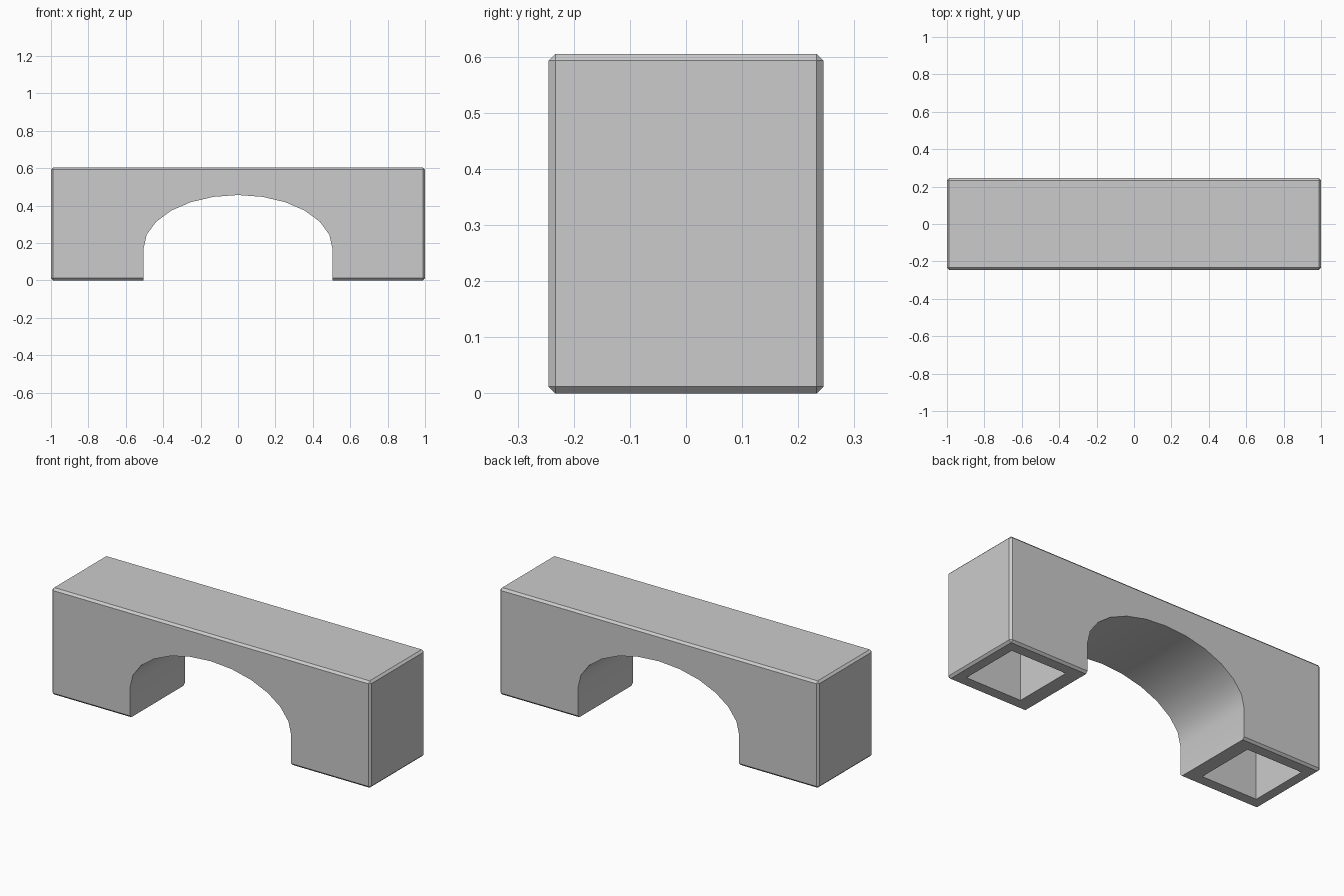
import bpy, bmesh, math

if "Cube" in bpy.data.objects:
    bpy.data.objects.remove(bpy.data.objects["Cube"], do_unlink=True)

HALF_DEPTH, HEIGHT, CHAMFER = 0.245, 0.605, 0.012
ARCH_HALF, ARCH_SPRING, ARCH_RISE, ARCH_STEPS = 0.505, 0.172, 0.285, 12
SOCKET_X, SOCKET_SIZE, SOCKET_TOP = 0.76, 0.348, 0.5

grey = bpy.data.materials.new("plain_grey")
grey.use_nodes = True
colour = (0.6, 0.6, 0.6, 1)
grey.diffuse_color = colour
grey.node_tree.nodes["Principled BSDF"].inputs["Base Color"].default_value = colour


def make_object(name, bm):
    bmesh.ops.recalc_face_normals(bm, faces=bm.faces)
    mesh = bpy.data.meshes.new(name)
    bm.to_mesh(mesh)
    bm.free()
    mesh.materials.append(grey)
    obj = bpy.data.objects.new(name, mesh)
    bpy.context.collection.objects.link(obj)
    return obj


def box(name, size, centre, chamfer=0):
    bm = bmesh.new()
    bmesh.ops.create_cube(bm, size=1)
    bmesh.ops.scale(bm, vec=size, verts=bm.verts)
    bmesh.ops.translate(bm, vec=centre, verts=bm.verts)
    if chamfer:
        bmesh.ops.bevel(bm, geom=bm.edges[:], offset=chamfer, segments=1,
                        affect='EDGES')
    return make_object(name, bm)


def arch(name):
    # Straight jambs below a half ellipse
    profile = [(ARCH_HALF, -0.1)]
    for i in range(ARCH_STEPS + 1):
        a = math.pi * i / ARCH_STEPS
        profile.append((ARCH_HALF * math.cos(a), ARCH_SPRING + ARCH_RISE * math.sin(a)))
    profile.append((-ARCH_HALF, -0.1))
    bm = bmesh.new()
    face = bm.faces.new([bm.verts.new((x, -0.5, z)) for x, z in profile])
    out = bmesh.ops.extrude_face_region(bm, geom=[face])
    moved = [v for v in out["geom"] if isinstance(v, bmesh.types.BMVert)]
    bmesh.ops.translate(bm, vec=(0, 1, 0), verts=moved)
    return make_object(name, bm)


# Chamfered block
block = box("arch_block", (2, 2 * HALF_DEPTH, HEIGHT), (0, 0, HEIGHT / 2), CHAMFER)

# Arch opening and a square socket under each foot
cutters = [arch("arch_cutter")]
for side, label in ((-1, "right"), (1, "left")):
    cutters.append(box(label + "_socket_cutter",
                       (SOCKET_SIZE, SOCKET_SIZE, SOCKET_TOP + 0.1),
                       (side * SOCKET_X, 0, SOCKET_TOP / 2 - 0.05)))

bpy.ops.object.select_all(action='DESELECT')
block.select_set(True)
bpy.context.view_layer.objects.active = block
for cutter in cutters:
    mod = block.modifiers.new(cutter.name, 'BOOLEAN')
    mod.operation = 'DIFFERENCE'
    mod.solver = 'EXACT'
    mod.object = cutter
    bpy.ops.object.modifier_apply(modifier=mod.name)
    bpy.data.objects.remove(cutter, do_unlink=True)

bpy.ops.object.shade_smooth_by_angle(angle=math.radians(30))
